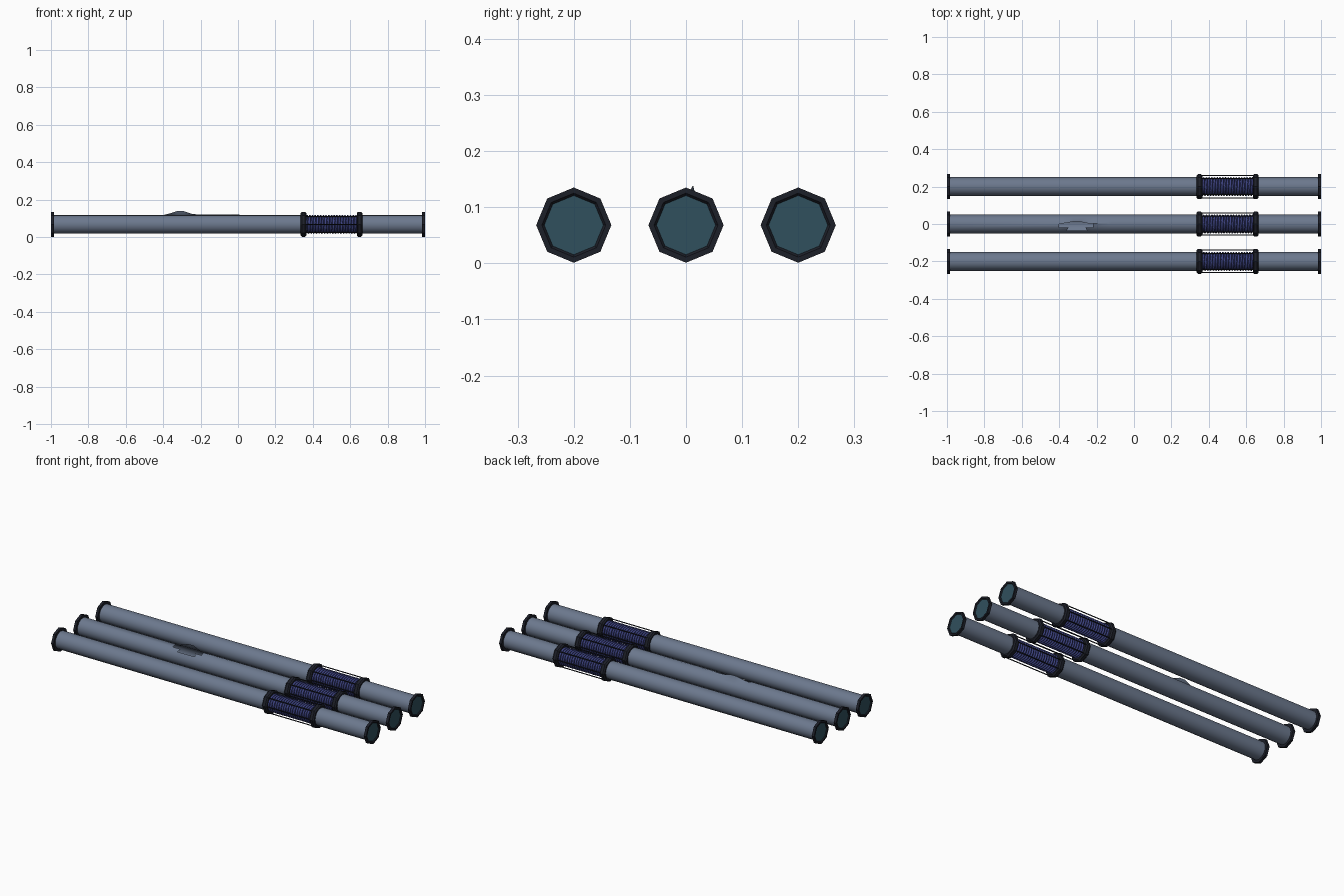
import bpy, bmesh, math

if "Cube" in bpy.data.objects:
    bpy.data.objects.remove(bpy.data.objects["Cube"])

CZ = 0.068
ROWS = (-0.2, 0.0, 0.2)


def mat(name, rgb):
    m = bpy.data.materials.new(name)
    m.diffuse_color = (*rgb, 1)
    m.use_nodes = True
    m.node_tree.nodes["Principled BSDF"].inputs["Base Color"].default_value = m.diffuse_color
    return m


STEEL = mat("steel_blue", (0.15, 0.19, 0.27))
DARK = mat("dark_metal", (0.012, 0.014, 0.022))
BLUE = mat("coil_blue", (0.05, 0.06, 0.24))
CORE = mat("core_blue", (0.02, 0.025, 0.09))
TEAL = mat("teal_glass", (0.03, 0.08, 0.11))


def finish(bm, name, material, smooth=False):
    me = bpy.data.meshes.new(name)
    bm.to_mesh(me)
    bm.free()
    ob = bpy.data.objects.new(name, me)
    bpy.context.collection.objects.link(ob)
    me.materials.append(material)
    if smooth:
        bpy.context.view_layer.objects.active = ob
        ob.select_set(True)
        bpy.ops.object.shade_smooth_by_angle(angle=math.radians(35))
        ob.select_set(False)
    return ob


def lathe(name, profile, sides, y, material, smooth=False, closed=False, skip=None, move=None):
    """Revolve (x, radius) points around a tube axis; angle 0 points up."""
    bm = bmesh.new()
    rings = []
    for x, r in profile:
        ring = []
        for k in range(sides):
            a = 2 * math.pi * k / sides
            co = [x, y + r * math.sin(a), CZ + r * math.cos(a)]
            if move:
                move(co, x, k)
            ring.append(bm.verts.new(co))
        rings.append(ring)
    n = len(rings)
    for i in range(n if closed else n - 1):
        p, q = rings[i], rings[(i + 1) % n]
        for k in range(sides):
            if skip and skip(profile[i][0], k):
                continue
            j = (k + 1) % sides
            bm.faces.new((p[k], p[j], q[j], q[k]))
    if not skip:
        bmesh.ops.recalc_face_normals(bm, faces=bm.faces)
    return finish(bm, name, material, smooth)


def disc(name, x, r, y):
    bm = bmesh.new()
    vs = [bm.verts.new((x, y + r * math.sin(k * math.pi / 4), CZ + r * math.cos(k * math.pi / 4)))
          for k in range(8)]
    f = bm.faces.new(vs)
    f.normal_update()
    if f.normal.x * x < 0:
        f.normal_flip()
    finish(bm, name, TEAL)


def wire(name, points, radius, material, res):
    cu = bpy.data.curves.new(name, "CURVE")
    cu.dimensions = "3D"
    cu.bevel_depth = radius
    cu.bevel_resolution = res
    sp = cu.splines.new("POLY")
    sp.points.add(len(points) - 1)
    for p, co in zip(sp.points, points):
        p.co = (*co, 1)
    cu.materials.append(material)
    ob = bpy.data.objects.new(name, cu)
    bpy.context.collection.objects.link(ob)


# Torn flap heights along the middle tube
TEAR = {-0.40: 0.0, -0.36: 0.010, -0.325: 0.021, -0.29: 0.021, -0.25: 0.007, -0.22: 0.003, -0.12: 0.002}


def lift(co, x, k):
    h = TEAR.get(x, 0)
    if k == 0 and h:
        co[1] += h * 0.6
        co[2] += h
    if k == 15 and x in (-0.36, -0.25):
        co[0] += 0.01 if x == -0.36 else -0.01


for i, y in enumerate(ROWS):
    tag = ("front", "middle", "back")[i]

    # Long and short tube sections
    if y == 0:
        prof = [(x, 0.05) for x in [-0.99, *TEAR, 0.35]]
        lathe("torn_long_tube", prof, 16, y, STEEL, True, move=lift,
              skip=lambda x, k: (k == 15 and -0.41 < x < -0.24) or (k == 14 and -0.37 < x < -0.28))
    else:
        lathe(tag + "_long_tube", [(-0.99, 0.05), (0.35, 0.05)], 16, y, STEEL, True)
    lathe(tag + "_short_tube", [(0.65, 0.05), (0.99, 0.05)], 16, y, STEEL, True)

    # Octagonal end flanges with recessed glass
    for s in (-1, 1):
        lathe(tag + "_end_flange",
              [(s * 0.985, 0.048), (s * 0.985, 0.067), (s * 1.0, 0.067), (s * 1.0, 0.057), (s * 0.993, 0.051)],
              8, y, DARK, closed=True)
        disc(tag + "_end_glass", s * 0.995, 0.056, y)

        # Collars at each end of the coil
        c = 0.5 + s * 0.15
        lathe(tag + "_coil_collar",
              [(c - 0.015, 0.046), (c - 0.015, 0.060), (c - 0.008, 0.067), (c + 0.008, 0.067),
               (c + 0.015, 0.060), (c + 0.015, 0.046)], 8, y, DARK, closed=True)

    # Core and wound coil
    lathe(tag + "_coil_core", [(0.35, 0.043), (0.65, 0.043)], 16, y, CORE, True)
    turns, seg = 20, 16
    pts = []
    for t in range(turns * seg + 1):
        a = 2 * math.pi * t / seg
        pts.append((0.355 + 0.29 * t / (turns * seg), y + 0.045 * math.sin(a), CZ + 0.045 * math.cos(a)))
    wire(tag + "_coil", pts, 0.0058, BLUE, 1)

    # Guard rods around the coil
    for k in (1, 2, 3, 5, 6, 7):
        a = k * math.pi / 4
        yy, zz = y + 0.06 * math.sin(a), CZ + 0.06 * math.cos(a)
        wire(tag + "_guard_rod", [(0.35, yy, zz), (0.65, yy, zz)], 0.0028, DARK, 1)
